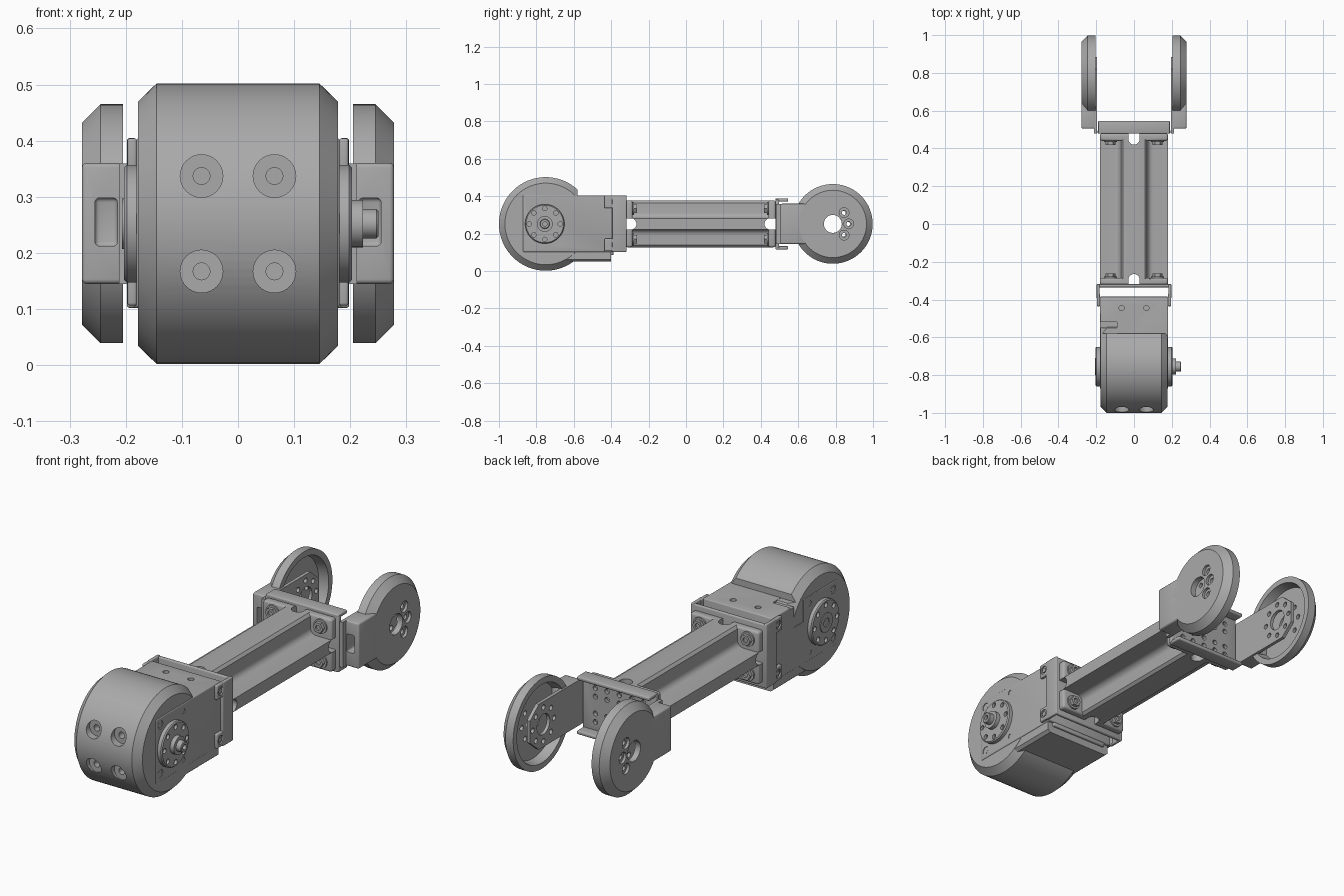
import bpy, bmesh, math
from mathutils import Vector

cube = bpy.data.objects.get("Cube")
if cube:
    bpy.data.objects.remove(cube, do_unlink=True)

grey = bpy.data.materials.new("metal_grey")
grey.use_nodes = True
GREY = (0.4, 0.4, 0.4, 1)
grey.diffuse_color = GREY
grey.node_tree.nodes["Principled BSDF"].inputs["Base Color"].default_value = GREY

Z = 0.252          # height of both pivots
DRUM_Y = -0.75     # front pivot
FORK_Y = 0.785     # rear pivot
SIDES = (-1, 1)


def finish(name, bm, bevel=0):
    bmesh.ops.recalc_face_normals(bm, faces=bm.faces)
    mesh = bpy.data.meshes.new(name)
    bm.to_mesh(mesh)
    bm.free()
    ob = bpy.data.objects.new(name, mesh)
    bpy.context.collection.objects.link(ob)
    mesh.materials.append(grey)
    if bevel:
        mod = ob.modifiers.new("bevel", "BEVEL")
        mod.width, mod.segments = bevel, 3
        apply(ob, mod)
    return ob


def select(ob):
    bpy.ops.object.select_all(action="DESELECT")
    ob.select_set(True)
    bpy.context.view_layer.objects.active = ob


def apply(ob, mod):
    select(ob)
    bpy.ops.object.modifier_apply(modifier=mod.name)


def prism(name, pts, axis, a, b, bevel=0):
    """Extrude a 2D outline along an axis; the outline uses the other two axes in order."""
    bm = bmesh.new()
    rings = []
    for t in (a, b):
        ring = []
        for p in pts:
            co = list(p)
            co.insert(axis, t)
            ring.append(bm.verts.new(co))
        rings.append(ring)
        bm.faces.new(ring)
    for i in range(len(pts)):
        bm.faces.new((rings[0][i - 1], rings[0][i], rings[1][i], rings[1][i - 1]))
    return finish(name, bm, bevel)


def box(name, x, y, z, bevel=0):
    return prism(name, [(x[0], y[0]), (x[1], y[0]), (x[1], y[1]), (x[0], y[1])], 2, *z, bevel)


def cyl(name, axis, centre, r, a, b, n=24):
    pts = [(centre[0] + r * math.cos(i * math.tau / n), centre[1] + r * math.sin(i * math.tau / n))
           for i in range(n)]
    return prism(name, pts, axis, a, b)


def lathe(name, profile, y, side=1, ring=False, n=96):
    """Revolve (x, radius) points about an x axis line; a ring profile is closed on itself."""
    bm = bmesh.new()
    loops = [[bm.verts.new((side * x, y + r * math.cos(i * math.tau / n), Z + r * math.sin(i * math.tau / n)))
              for i in range(n)] for x, r in profile]
    for k in range(0 if ring else 1, len(loops)):
        for i in range(n):
            bm.faces.new((loops[k - 1][i - 1], loops[k - 1][i], loops[k][i], loops[k][i - 1]))
    if not ring:
        bm.faces.new(loops[0])
        bm.faces.new(loops[-1])
    return finish(name, bm)


def combine(ob, others, operation="DIFFERENCE"):
    for other in others:
        mod = ob.modifiers.new("bool", "BOOLEAN")
        mod.operation, mod.object = operation, other
        mod.solver = "EXACT"
        apply(ob, mod)
        bpy.data.objects.remove(other, do_unlink=True)
    return ob


def around(y, radius, angles):
    return [(y + radius * math.cos(math.radians(a)), Z + radius * math.sin(math.radians(a))) for a in angles]


# Front drum cover, open at the top rear, with four recessed screws
drum = lathe("drum_cover", [(-.178, .218), (-.145, .25), (.145, .25), (.178, .218)], DRUM_Y)
cuts = [box("cut", (-.3, .3), (-.58, -.3), (.404, .6))]
for x in (-.065, .065):
    for z in (Z - .085, Z + .085):
        cuts += [cyl("cut", 1, (x, z), .038, -1.1, -.962, 32), cyl("cut", 1, (x, z), .015, -1.1, -.93)]
combine(drum, cuts)

# Tail of the cover under the motor
tail = [(-.177, .11), (-.177, .062), (-.163, .05), (.163, .05), (.177, .062), (.177, .11)]
prism("cover_tail", tail, 1, -.69, -.4)
box("tail_slot_lip", (-.15, .15), (-.41, -.388), (.085, .11), .004)

# Motor body with side screws, top holes and a stepped corner
motor = box("motor_body", (-.181, .181), (-.872, -.385), (.102, .405), .005)
cuts = [box("cut", (-.2, -.15), (-.62, -.55), (.3, .5)), box("cut", (-.2, -.09), (-.62, -.52), (.397, .5))]
cuts += [cyl("cut", 2, (x, -.445), .014, .38, .5) for x in (-.065, .065)]
for s in SIDES:
    for z in (.14, .37):
        cuts += [cyl("cut", 0, (-.84, z), .02, s * .172, s * .3),
                 cyl("cut", 0, (-.667, z), .012, s * .172, s * .3)]
combine(motor, cuts)
for s in SIDES:
    for z in (.14, .37):
        cyl("motor_screw", 0, (-.84, z), .013, s * .165, s * .179, 16)

# Output horns on both sides, with a stepped shaft on the left
for s in SIDES:
    horn = lathe("motor_horn", [(.17, .105), (.198, .105), (.203, .1)], DRUM_Y - .005, s)
    combine(horn, [cyl("cut", 0, c, .012, s * .19, s * .3, 16)
                   for c in around(DRUM_Y - .005, .083, range(0, 360, 45))])
hub = lathe("shaft", [(.19, .042), (.223, .042), (.223, .026), (.247, .026), (.25, .023)], DRUM_Y - .005)
combine(hub, [cyl("cut", 0, (DRUM_Y - .005, Z), .012, .235, .3)])
lathe("right_horn_boss", [(.19, .045), (.207, .045), (.207, .02), (.2, .02)], DRUM_Y - .005, -1)

# Front bracket: end plate, two side walls and screw tabs
box("front_bracket_plate", (-.19, .19), (-.335, -.318), (.102, .402), .005)
for s in SIDES:
    wall = box("front_bracket_wall", sorted((s * .182, s * .198)), (-.395, -.318), (.102, .405), .005)
    for z in (.14, .37):
        tab = box("front_bracket_tab", sorted((s * .18, s * .197)), (-.436, -.37), (z - .034, z + .034), .005)
        combine(tab, [cyl("cut", 0, (-.41, z), .02, s * .19, s * .3)])
        cyl("bracket_screw", 0, (-.41, z), .012, s * .18, s * .194, 16)

# Cross-shaped link beam with filleted inner corners
W, H, VX, HZ, R = .18, .125, .07, .03, .03
quarter = [(W, HZ)]
quarter += [(VX + R - R * math.sin(t), HZ + R - R * math.cos(t))
            for t in [i * math.pi / 12 for i in range(7)]]
quarter += [(VX, H - .012), (VX - .012, H)]
section = []
for sx, sz in ((1, 1), (-1, 1), (-1, -1), (1, -1)):
    pts = [(sx * x, Z + sz * z) for x, z in quarter]
    section += pts if sx * sz > 0 else pts[::-1]
beam = prism("link_beam", section, 1, -.31, .465)
flanges = [box("flange", (-W, W), y, (Z - H, Z + H), .012) for y in ((-.325, -.285), (.44, .48))]
combine(beam, flanges, "UNION")
cuts = []
for y, end in ((-.295, -.34), (.45, .5)):
    cuts += [cyl("cut", 2, (0, y), .03, 0, .6), cyl("cut", 0, (y, Z), .03, -.4, .4),
             box("cut", (-.03, .03), sorted((y, end)), (0, .6)),
             box("cut", (-.4, .4), sorted((y, end)), (Z - .03, Z + .03))]
combine(beam, cuts)

# Bolts in the corners of both flanges
for x in (-.125, .125):
    for z in (Z - .082, Z + .082):
        for y, d in ((-.29, 1), (.445, -1)):
            cyl("bolt_washer", 1, (x, z), .034, y, y + d * .012)
            bolt = cyl("hex_bolt", 1, (x, z), .026, y, y + d * .028, 6)
            combine(bolt, [cyl("cut", 1, (x, z), .012, y + d * .02, y + d * .06, 16)])

# Rear channel: perforated web with top and bottom lips
web = box("rear_channel_web", (-.192, .192), (.478, .498), (.122, .382), .004)
combine(web, [cyl("cut", 1, (x, Z + z), .012, .4, .6, 12)
              for x in (-.125, -.065, 0, .065, .125) for z in (-.08, -.04, .04, .08)])
for z in ((.115, .133), (.371, .389)):
    box("rear_channel_lip", (-.19, .19), (.478, .546), z, .006)

# Fork: inner tongues, outer arm covers and hollow wheel covers
for s in SIDES:
    tongue_outline = [(.48, .145), (.82, .145), (.885, .2), (.885, .304), (.82, .359), (.48, .359)]
    tongue = prism("fork_tongue", tongue_outline, 0, s * .196, s * .212)
    cuts = [cyl("cut", 0, (FORK_Y, Z), .048, s * .1, s * .4, 32)]
    cuts += [cyl("cut", 0, c, .012, s * .1, s * .4, 16) for c in around(FORK_Y, .08, range(0, 360, 45))]
    combine(tongue, cuts)

    cover = lathe("wheel_cover", [(.278, .048), (.278, .18), (.245, .213), (.205, .213),
                                  (.205, .185), (.25, .175), (.25, .048)], FORK_Y, s, True)
    cuts = []
    for c in around(FORK_Y, .085, (-45, 0, 45)):
        cuts += [cyl("cut", 0, c, .026, s * .265, s * .4), cyl("cut", 0, c, .012, s * .1, s * .4)]
    combine(cover, cuts)

    arm = box("fork_arm_cover", sorted((s * .205, s * .278)), (.505, .645), (.145, .36), .008)
    combine(arm, [box("cut", sorted((s * .215, s * .255)), (.45, .57), (.212, .298), .008)])

# Smooth curved faces and keep edges crisp
for ob in list(bpy.context.scene.objects):
    if ob.type == "MESH":
        select(ob)
        bpy.ops.object.shade_smooth_by_angle(angle=math.radians(30))
